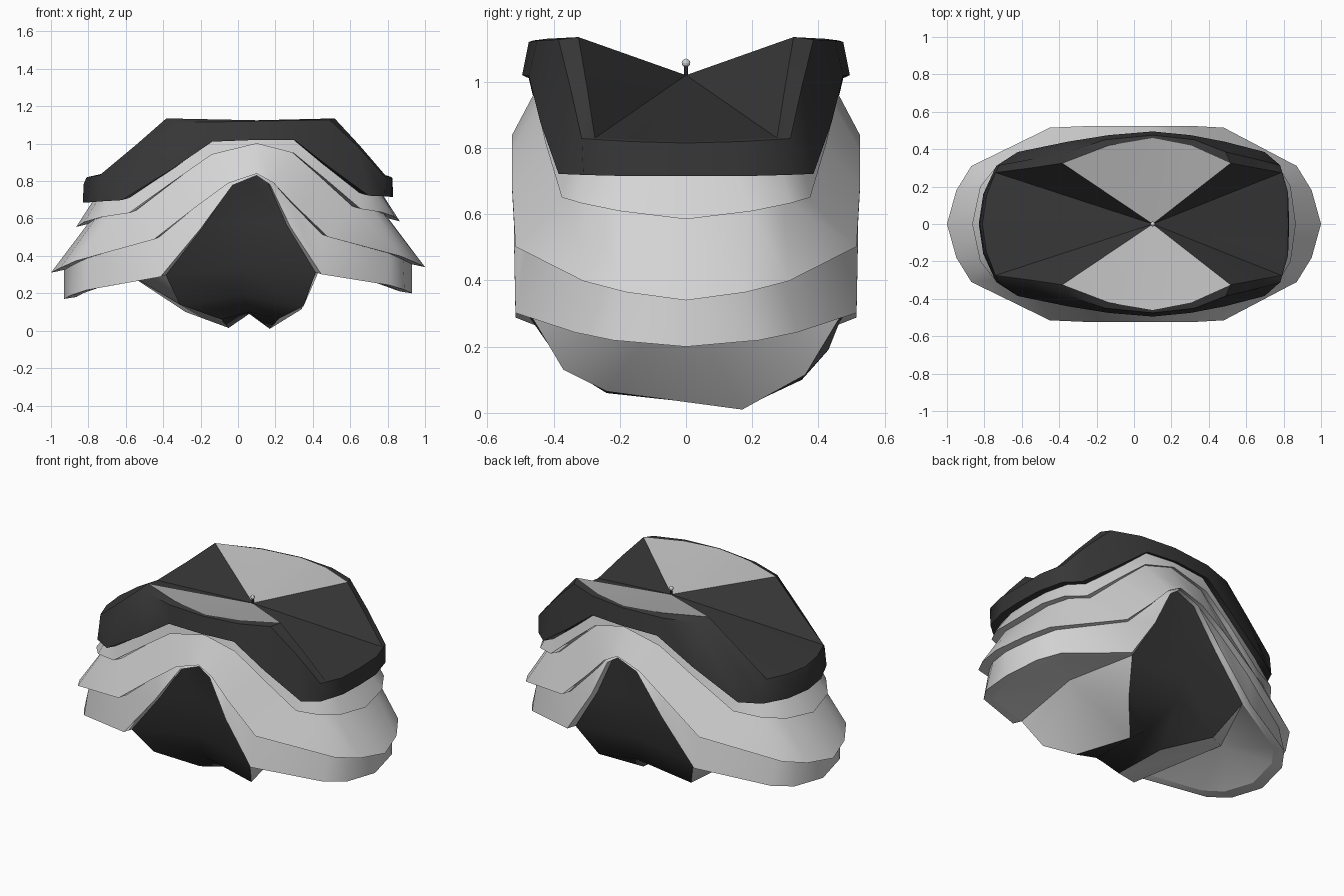
import bpy, math

if "Cube" in bpy.data.objects:
    bpy.data.objects.remove(bpy.data.objects["Cube"])


def material(name, v):
    m = bpy.data.materials.new(name)
    m.diffuse_color = (v, v, v, 1)
    m.use_nodes = True
    m.node_tree.nodes["Principled BSDF"].inputs["Base Color"].default_value = m.diffuse_color
    return m


LIGHT = material("light_grey", 0.66)
MID = material("mid_grey", 0.5)
DARK = material("dark_grey", 0.038)


def make(name, verts, faces, mats, index=None, angle=45):
    me = bpy.data.meshes.new(name)
    me.from_pydata(verts, [], faces)
    for m in mats:
        me.materials.append(m)
    if index:
        for p, i in zip(me.polygons, index):
            p.material_index = i
    ob = bpy.data.objects.new(name, me)
    bpy.context.collection.objects.link(ob)
    bpy.ops.object.select_all(action='DESELECT')
    bpy.context.view_layer.objects.active = ob
    ob.select_set(True)
    bpy.ops.object.mode_set(mode='EDIT')
    bpy.ops.mesh.select_all(action='SELECT')
    bpy.ops.mesh.normals_make_consistent(inside=False)
    bpy.ops.object.mode_set(mode='OBJECT')
    bpy.ops.object.shade_smooth_by_angle(angle=math.radians(angle))
    return ob


def ring(quarter, power, tilt=0.015):
    """Closed loop from a quarter outline (front centre to side end), centre pushed to +x."""
    top = quarter[-1][0]

    def pt(s, f, p):
        u, y, z = p
        return (s * u + 0.1 * (1 - u / top) ** power, f * y, z + tilt * s * u / top)

    q = quarter
    return ([pt(1, -1, p) for p in q] + [pt(1, 1, p) for p in q[-2::-1]]
            + [pt(-1, 1, p) for p in q[1:]] + [pt(-1, -1, p) for p in q[-2:0:-1]])


def inset(loop, s=0.93, dz=0.015):
    return [(x * s, y * s, z + dz) for x, y, z in loop]


def loft(name, loops, mat):
    n = len(loops[0])
    faces = [(r * n + i, r * n + (i + 1) % n, (r + 1) * n + (i + 1) % n, (r + 1) * n + i)
             for r in range(len(loops) - 1) for i in range(n)]
    return make(name, [v for l in loops for v in l], faces, [mat])


# Quarter outlines: (x, y, z) from front centre to side end
belt_rim = ring([(0, .46, 1.125), (.22, .42, 1.13), (.45, .325, 1.135), (.6, .30, .99),
                 (.765, .275, .83), (.80, .15, .825), (.81, 0, .82)], .5, 0)
belt_top = ring([(0, .475, 1.12), (.24, .45, 1.12), (.42, .385, 1.12), (.585, .35, .975),
                 (.75, .315, .815), (.81, .17, .805), (.825, 0, .80)], .5)
belt_low = ring([(0, .495, 1.02), (.22, .475, 1.015), (.42, .44, .87), (.66, .385, .71),
                 (.76, .31, .705), (.815, .16, .70), (.83, 0, .70)], .6)
upper_low = ring([(0, .465, 1.0), (.22, .455, .945), (.40, .425, .81), (.62, .375, .64),
                  (.75, .315, .62), (.83, .2, .595), (.865, 0, .57)], .8)
middle_low = ring([(0, .525, .84), (.12, .525, .79), (.26, .525, .67), (.465, .515, .495),
                   (.87, .31, .385), (.95, .18, .35), (1, 0, .325)], 3)
lower_low = ring([(0, .52, .83), (.10, .52, .78), (.24, .52, .55), (.43, .515, .295),
                  (.81, .335, .23), (.89, .22, .205), (.93, 0, .185)], 3)
opening = inset(lower_low, .93, .01)

# Stacked plates with turned-in lower edges
loft("belt", [belt_rim, belt_top, belt_low, inset(belt_low)], DARK)
loft("upper_plate", [inset(belt_low), upper_low, inset(upper_low)], LIGHT)
loft("middle_plate", [inset(upper_low), middle_low, inset(middle_low)], LIGHT)
loft("lower_plate", [inset(middle_low), lower_low, opening], LIGHT)

# Waist cover: fan with lighter front and back wedges and dark sides
n = len(belt_rim)
fan = [(i, (i + 1) % n, n) for i in range(n)]
light_at = {0, 1, 10, 11, 12, 13, n - 2, n - 1}
make("waist_cover", belt_rim + [(0.1, 0, 1.02)], fan, [MID, DARK],
     [0 if i in light_at else 1 for i in range(n)], 15)

# Inner thigh edges, front to back
edge_r = [(.35, -.37, .13), (.22, -.24, .065), (.17, .17, .01), (.34, .36, .115)]
edge_l = [(-.31, -.37, .14), (-.09, -.24, .06), (-.05, .17, .015), (-.28, .35, .10)]


# Recessed leg covers
def leg(name, outer, inner, centre):
    loop = outer + inner
    m = len(loop)
    make(name, loop + [centre], [(i, (i + 1) % m, m) for i in range(m)], [LIGHT], None, 70)


leg("right_leg_cover", opening[3:10], edge_r[::-1], (.45, -.02, .36))
leg("left_leg_cover", opening[15:22], edge_l, (-.63, 0, .33))

# Crotch panel: strip running from front arch, underneath, to back arch
right = opening[1:4] + edge_r + opening[9:12]
left = [opening[-1], opening[-2], opening[-3]] + edge_l + opening[15:12:-1]
mid_yz = [(-.47, .80), (-.44, .58), (-.40, .34), (-.35, .19), (-.24, .10),
          (.17, .09), (.43, .19), (.46, .34), (.47, .58), (.48, .80)]
mid = [((a[0] + b[0]) / 2, y, z) for a, b, (y, z) in zip(left, right, mid_yz)]
k = len(right)
faces = []
for i in range(k - 1):
    faces += [(i, i + 1, k + i + 1, k + i), (k + i, k + i + 1, 2 * k + i + 1, 2 * k + i)]
tips = [opening[0], opening[12]]
faces += [(3 * k, 0, k), (3 * k, k, 2 * k),
          (3 * k + 1, k - 1, 2 * k - 1), (3 * k + 1, 2 * k - 1, 3 * k - 1)]
make("crotch_panel", left + mid + right + tips, faces, [DARK], None, 60)

# Small knob on the waist cover
bpy.ops.mesh.primitive_cylinder_add(vertices=8, radius=.006, depth=.04, location=(.1, 0, 1.035))
bpy.context.object.name = "knob_stem"
bpy.context.object.data.materials.append(DARK)
bpy.ops.mesh.primitive_uv_sphere_add(segments=10, ring_count=6, radius=.013, location=(.1, 0, 1.057))
bpy.context.object.name = "knob"
bpy.context.object.data.materials.append(LIGHT)
